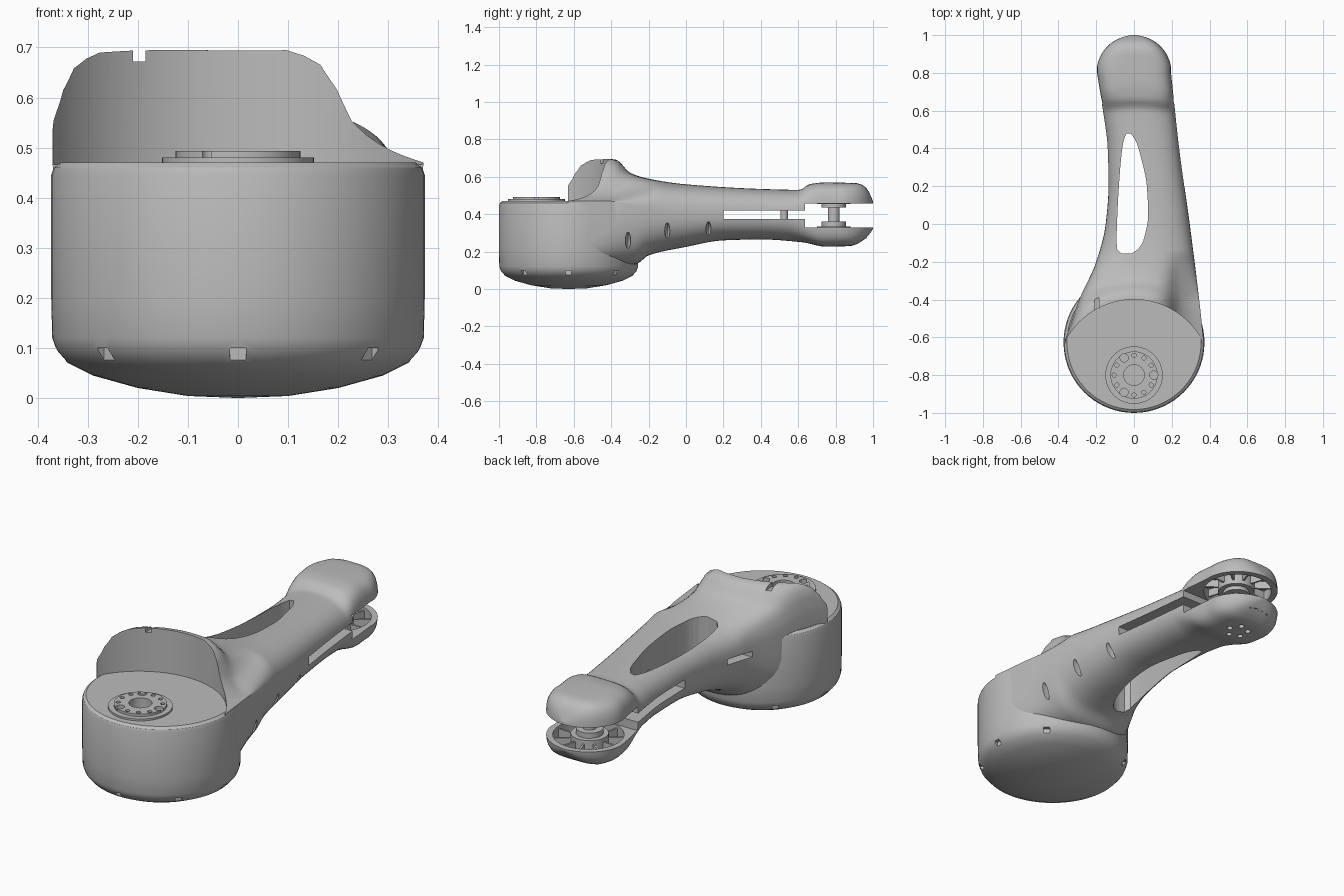
import bpy, bmesh, math
from mathutils import Matrix, Vector

if "Cube" in bpy.data.objects:
    bpy.data.objects.remove(bpy.data.objects["Cube"])

grey = bpy.data.materials.new("plain_grey")
grey.use_nodes = True
grey.diffuse_color = (0.5, 0.5, 0.5, 1)
grey.node_tree.nodes["Principled BSDF"].inputs["Base Color"].default_value = grey.diffuse_color


def make(name, bm):
    bmesh.ops.remove_doubles(bm, verts=bm.verts, dist=1e-5)
    bmesh.ops.recalc_face_normals(bm, faces=bm.faces)
    mesh = bpy.data.meshes.new(name)
    bm.to_mesh(mesh)
    bm.free()
    mesh.materials.append(grey)
    obj = bpy.data.objects.new(name, mesh)
    bpy.context.collection.objects.link(obj)
    return obj


def activate(obj):
    bpy.ops.object.select_all(action='DESELECT')
    obj.select_set(True)
    bpy.context.view_layer.objects.active = obj


def smooth(obj, angle=35):
    activate(obj)
    bpy.ops.object.shade_smooth_by_angle(angle=math.radians(angle))


def cut(obj, cutter):
    cutter.hide_render = True
    mod = obj.modifiers.new("cut", 'BOOLEAN')
    mod.object, mod.operation, mod.solver = cutter, 'DIFFERENCE', 'EXACT'
    activate(obj)
    bpy.ops.object.modifier_apply(modifier=mod.name)
    bpy.data.objects.remove(cutter)


def add_rod(bm, x, y, z0, z1, r, seg=24):
    bmesh.ops.create_cone(bm, cap_ends=True, segments=seg, radius1=r, radius2=r, depth=z1 - z0,
                          matrix=Matrix.Translation((x, y, (z0 + z1) / 2)))


def rod(name, *args):
    bm = bmesh.new()
    add_rod(bm, *args)
    return make(name, bm)


def add_box(bm, lo, hi, turn=Matrix()):
    lo, hi = Vector(lo), Vector(hi)
    size = Matrix.Diagonal((*(hi - lo), 1))
    bmesh.ops.create_cube(bm, size=1, matrix=turn @ Matrix.Translation((lo + hi) / 2) @ size)


def box(name, lo, hi):
    bm = bmesh.new()
    add_box(bm, lo, hi)
    return make(name, bm)


def curve(keys, t):
    """Smooth interpolation through (position, value) keys without overshoot."""
    if t <= keys[0][0]:
        return keys[0][1]
    if t >= keys[-1][0]:
        return keys[-1][1]
    slope = [(b[1] - a[1]) / (b[0] - a[0]) for a, b in zip(keys, keys[1:])]
    tan = [slope[0]] + [2 * p * q / (p + q) if p * q > 0 else 0
                        for p, q in zip(slope, slope[1:])] + [slope[-1]]
    i = max(k for k in range(len(slope)) if keys[k][0] <= t)
    h = keys[i + 1][0] - keys[i][0]
    s = (t - keys[i][0]) / h
    a, b = keys[i][1], keys[i + 1][1]
    return (a + (b - a) * s * s * (3 - 2 * s)
            + h * s * (1 - s) * ((1 - s) * tan[i] - s * tan[i + 1]))


# Outlines of the arm along its length
LEFT = [(-.63, -.37), (-.4, -.29), (-.2, -.2), (0, -.15), (.2, -.135), (.4, -.14), (.6, -.165), (.8, -.197)]
RIGHT = [(-.63, .37), (-.4, .345), (0, .295), (.4, .24), (.8, .197)]
TOP = [(-.4, .695), (-.37, .69), (-.3, .622), (-.2, .59), (0, .56), (.4, .535), (.61, .53),
       (.66, .56), (.75, .57), (.92, .565), (.965, .54), (1, .47)]
BOTTOM = [(-.32, .12), (-.26, .135), (-.2, .18), (0, .225), (.2, .26), (.4, .265), (.62, .25),
          (.75, .226), (.88, .23), (.96, .27), (1, .32)]
MIDDLE = [(-.4, .47), (0, .41), (.6, .395)]
ROUND = [(-.6, 8), (-.3, 3), (0, 2.4), (.55, 2.4), (.7, 4)]
HOOD = [(-1, .3), (-.98, .6), (-.94, .85), (-.84, .98), (-.6, 1), (.2, 1), (.455, .85),
        (.63, .36), (.82, .13), (1, 0)]
HOOD_Y, HOOD_R, END_Y = -.81, .41, .8


def section(y, n=28):
    if y > END_Y:
        w = max(math.sqrt(max(.04 - (y - END_Y) ** 2, 0)), .02)
        left, right = -w, w
    else:
        left, right = curve(LEFT, y), curve(RIGHT, y)
    mid, p, low = curve(MIDDLE, y), curve(ROUND, y), curve(BOTTOM, y)
    k = curve([(-.4, 1), (-.15, 0)], y)
    top, bottom = [], []
    for i in range(n + 1):
        u = -math.cos(math.pi * i / n)
        x = (left + right) / 2 + u * (right - left) / 2
        dome = max(1 - abs(u) ** p, 0) ** (1 / p)
        # the crest falls away radially behind the hood rim
        crest = curve(TOP, math.hypot(x, y - HOOD_Y) + HOOD_Y)
        shape = k * curve(HOOD, u) + (1 - k) * max(1 - abs(u) ** 2.6, 0) ** (1 / 2.6)
        if y > .6:
            shape = dome
        top.append((x, y, mid + (crest - mid) * shape))
        bottom.append((x, y, mid + (low - mid) * dome))
    return top + bottom[::-1]


# Arm: one lofted body from the hood to the fork end
ys = [-.63 + 1.43 * i / 72 for i in range(73)]
ys += [END_Y + .2 * math.sin(math.pi / 2 * i / 10) for i in range(1, 11)]
bm = bmesh.new()
rings = [[bm.verts.new(p) for p in section(y)] for y in ys]
for a, b in zip(rings, rings[1:]):
    for i in range(len(a)):
        j = (i + 1) % len(a)
        bm.faces.new((a[i], a[j], b[j], b[i]))
bm.faces.new(rings[0])
bm.faces.new(rings[-1])
arm = make("arm", bm)

# Hood recess and the small notch in its rim
cut(arm, rod("hood_cutter", 0, HOOD_Y, .466, 1, HOOD_R, 96))
cut(arm, box("notch_cutter", (-.21, -.5, .672), (-.185, -.3, .8)))

# Long window through the arm
half = [(-.155, -.07, -.01), (-.13, -.09, .025), (-.08, -.092, .052), (.05, -.088, .075), (.2, -.08, .068),
        (.36, -.067, .035), (.44, -.055, .01), (.48, -.04, -.018)]
steps = [half[0][0] + (half[-1][0] - half[0][0]) * i / 30 for i in range(31)]
outline = [(curve([(h[0], h[1]) for h in half], y), y, 0) for y in steps]
outline += [(curve([(h[0], h[2]) for h in half], y), y, 0) for y in reversed(steps)]
bm = bmesh.new()
face = bm.faces.new([bm.verts.new(p) for p in outline])
grown = bmesh.ops.extrude_face_region(bm, geom=[face])["geom"]
bmesh.ops.translate(bm, vec=(0, 0, 1), verts=[g for g in grown if isinstance(g, bmesh.types.BMVert)])
cut(arm, make("window_cutter", bm))

# Side slot, fork gap and the hollows in the two fork pads
cut(arm, box("slot_cutter", (-1, .2, .375), (1, .7, .42)))
cut(arm, box("opening_cutter", (-.4, -.24, .39), (-.12, -.1, .42)))
cut(arm, box("fork_cutter", (-1, .635, .33), (1, 1.1, .456)))
cut(arm, rod("pad_cutter", 0, END_Y, .275, .515, .168, 40))

# Drain holes along the right flank and screw holes under the lower pad
bm = bmesh.new()
for x, y, z in ((.31, -.31, .26), (.29, -.1, .31), (.27, .12, .315)):
    bmesh.ops.create_uvsphere(bm, u_segments=12, v_segments=8, radius=1,
                              matrix=Matrix.Translation((x, y, z)) @ Matrix.Diagonal((.06, .014, .045, 1)))
for i in range(5):
    a = math.tau * i / 5
    add_rod(bm, .05 * math.cos(a), END_Y + .05 * math.sin(a), .2, .25, .014, 12)
cut(arm, make("drain_cutter", bm))
smooth(arm)


# Drum with its domed underside
bm = bmesh.new()
profile = [(0, 0), (.1, .004), (.2, .02), (.29, .045), (.34, .07), (.362, .095), (.371, .12),
           (.373, .2), (.373, .445), (.368, .46), (.355, .47), (0, .47)]
verts = [bm.verts.new((r, 0, z)) for r, z in profile]
edges = [bm.edges.new(pair) for pair in zip(verts, verts[1:])]
bmesh.ops.spin(bm, geom=verts + edges, cent=(0, 0, 0), axis=(0, 0, 1), angle=math.tau, steps=72)
bmesh.ops.translate(bm, vec=(0, -.627, 0), verts=bm.verts)
drum = make("drum", bm)
bm = bmesh.new()
for deg in (0, 45, 135, 180, 222, 270, 318):
    turn = Matrix.Translation((0, -.627, 0)) @ Matrix.Rotation(math.radians(deg), 4, 'Z')
    add_box(bm, (.345, -.016, .075), (.42, .016, .1), turn)
cut(drum, make("drum_drain_cutter", bm))
cut(drum, rod("bore_cutter", 0, -.8, .42, .6, .055))
smooth(drum, 30)

# Drive flange with raised ring, centre bore and bolt circle
bm = bmesh.new()
add_rod(bm, 0, -.8, .465, .48, .152, 48)
flange = make("drive_flange", bm)
ring = rod("flange_ring", 0, -.8, .466, .493, .125, 48)
for part in (flange, ring):
    bm = bmesh.new()
    add_rod(bm, 0, -.8, .4, .6, .055)
    for i in range(12):
        a = math.tau * i / 12
        add_rod(bm, .105 * math.cos(a), -.8 + .105 * math.sin(a), .4, .6, .022 if i % 4 == 0 else .011, 12)
    cut(part, make("bolt_cutter", bm))
    smooth(part)

# Radial ribs in the fork pads
for name, z0, z1 in (("lower_ribs", .27, .315), ("upper_ribs", .475, .52)):
    bm = bmesh.new()
    for i in range(10):
        turn = Matrix.Translation((0, END_Y, 0)) @ Matrix.Rotation(math.tau * i / 10, 4, 'Z')
        add_box(bm, (.08, -.005, z0), (.172, .005, z1), turn)
    make(name, bm)

# Axle between the pads, with hubs and collars, and the slot pin
for name, z0, z1, r in (("lower_hub", .27, .335, .09), ("lower_collar", .33, .362, .065),
                        ("axle", .3, .5, .032), ("upper_collar", .435, .46, .065),
                        ("upper_hub", .455, .52, .09)):
    smooth(rod(name, 0, .79, z0, z1, r, 32))
smooth(rod("slot_pin", 0, .525, .36, .43, .02))
